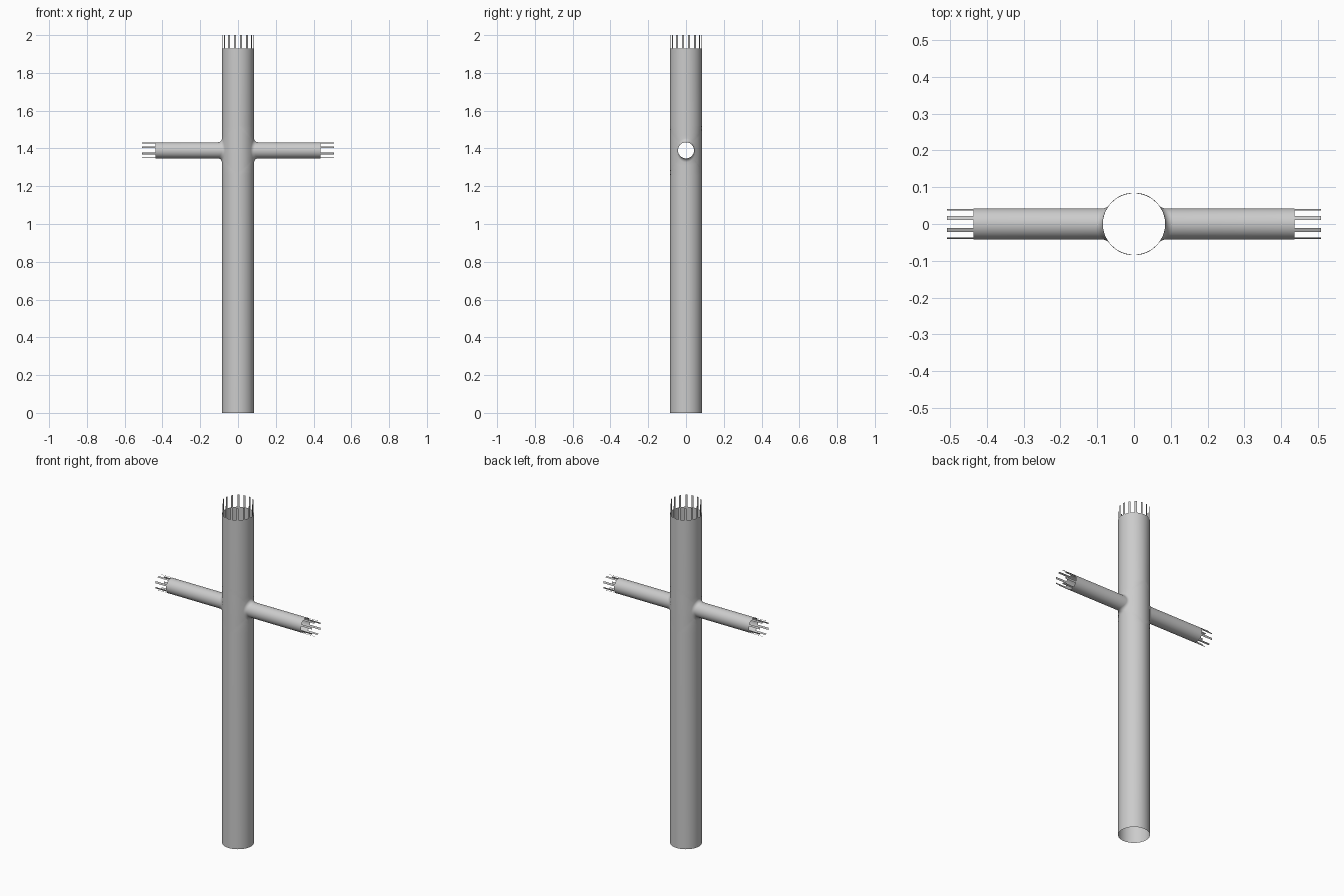
import bpy, bmesh
from math import pi, cos, sin, sqrt, atan2
from mathutils import Vector

cube = bpy.data.objects.get("Cube")
if cube:
    bpy.data.objects.remove(cube)

R, TOP = 0.085, 1.93            # main pipe radius and wall top
A, ARM_END = 0.0425, 0.437      # branch radius and wall end
FILLET, ARM_Z = 0.022, 1.39     # blend radius and branch height
HALF = R * pi / 2               # half size of the wall patch round a branch
SIDE = 16                       # wall patch segments per side

grey = bpy.data.materials.new("pipe grey")
grey.use_nodes = True
colour = (0.6, 0.6, 0.6, 1)
grey.diffuse_color = colour
grey.node_tree.nodes["Principled BSDF"].inputs["Base Color"].default_value = colour


def finish(bm, name):
    mesh = bpy.data.meshes.new(name)
    bm.to_mesh(mesh)
    bm.free()
    mesh.materials.append(grey)
    obj = bpy.data.objects.new(name, mesh)
    bpy.context.collection.objects.link(obj)
    return obj


def loft(bm, rings):
    """Skin a list of closed rings of points."""
    rows = [[bm.verts.new(p) for p in ring] for ring in rings]
    for a, b in zip(rows, rows[1:]):
        for i in range(len(a)):
            j = (i + 1) % len(a)
            bm.faces.new((a[i], a[j], b[j], b[i]))


def on_wall(s, z):
    """Point on the main wall from arc length and height."""
    return Vector((R * cos(s / R), R * sin(s / R), z))


def square_ring():
    """Evenly spaced points round the square wall patch."""
    pts = []
    for turn in range(4):
        for k in range(SIDE):
            u, v = HALF, HALF * (2 * k / SIDE - 1)
            for _ in range(turn):
                u, v = -v, u
            pts.append((u, v))
    return pts


def branch_rings():
    """Columns run from the wall patch over the blend to the branch end."""
    columns = []
    for u, v in square_ring():
        phi = atan2(v, u)
        cy, cz = (A + FILLET) * cos(phi), (A + FILLET) * sin(phi)
        cx = sqrt((R + FILLET) ** 2 - cy ** 2)
        centre = Vector((cx, cy, cz))
        start = Vector((-cx, -cy, 0)).normalized()
        end = Vector((0, -cos(phi), -sin(phi)))
        s0 = R * atan2(cy, cx)
        col = []
        for t in (0, 0.25, 0.5, 0.75):
            col.append(on_wall(u + (s0 - u) * t, v + (cz - v) * t))
        for k in range(7):
            col.append(centre + start.slerp(end, k / 6) * FILLET)
        col.append(Vector((ARM_END, A * cos(phi), A * sin(phi))))
        columns.append([p + Vector((0, 0, ARM_Z)) for p in col])
    return list(zip(*columns))


# Open pipe with two blended branches
bm = bmesh.new()
rings = branch_rings()
loft(bm, rings)
loft(bm, [[Vector((-p.x, -p.y, p.z)) for p in ring] for ring in rings])
for low, high in ((0, ARM_Z - HALF), (ARM_Z + HALF, TOP)):
    loft(bm, [[on_wall(2 * HALF * k / SIDE, z) for k in range(2 * SIDE)]
              for z in (low, high)])
bmesh.ops.remove_doubles(bm, verts=bm.verts, dist=0.0002)
bmesh.ops.recalc_face_normals(bm, faces=bm.faces)
base = min(bm.faces, key=lambda f: f.calc_center_median().z)
if base.normal.dot(base.calc_center_median() * Vector((1, 1, 0)).length) < 0:
    bmesh.ops.reverse_faces(bm, faces=bm.faces)
pipe = finish(bm, "cross_pipe")
bpy.context.view_layer.objects.active = pipe
pipe.select_set(True)
bpy.ops.object.shade_smooth_by_angle(angle=pi / 5)


def tabs(name, count, radius, start, end, place):
    """Ring of thin flat tabs standing on an open pipe end."""
    bm = bmesh.new()
    half = 0.0055
    for k in range(count):
        a = 2 * pi * (k + 0.5) / count
        out = Vector((cos(a), sin(a), 0)) * radius
        side = Vector((-sin(a), cos(a), 0)) * half
        corners = [out - side, out + side]
        pts = [c + Vector((0, 0, start)) for c in corners]
        pts += [c + Vector((0, 0, end)) for c in reversed(corners)]
        bm.faces.new([bm.verts.new(place(p)) for p in pts])
    finish(bm, name)


tabs("top_tabs", 16, R, TOP, 2.0, lambda p: p)
tabs("left_tabs", 8, A, ARM_END, 0.508,
     lambda p: Vector((p.z, p.x, p.y + ARM_Z)))
tabs("right_tabs", 8, A, ARM_END, 0.508,
     lambda p: Vector((-p.z, -p.x, p.y + ARM_Z)))
